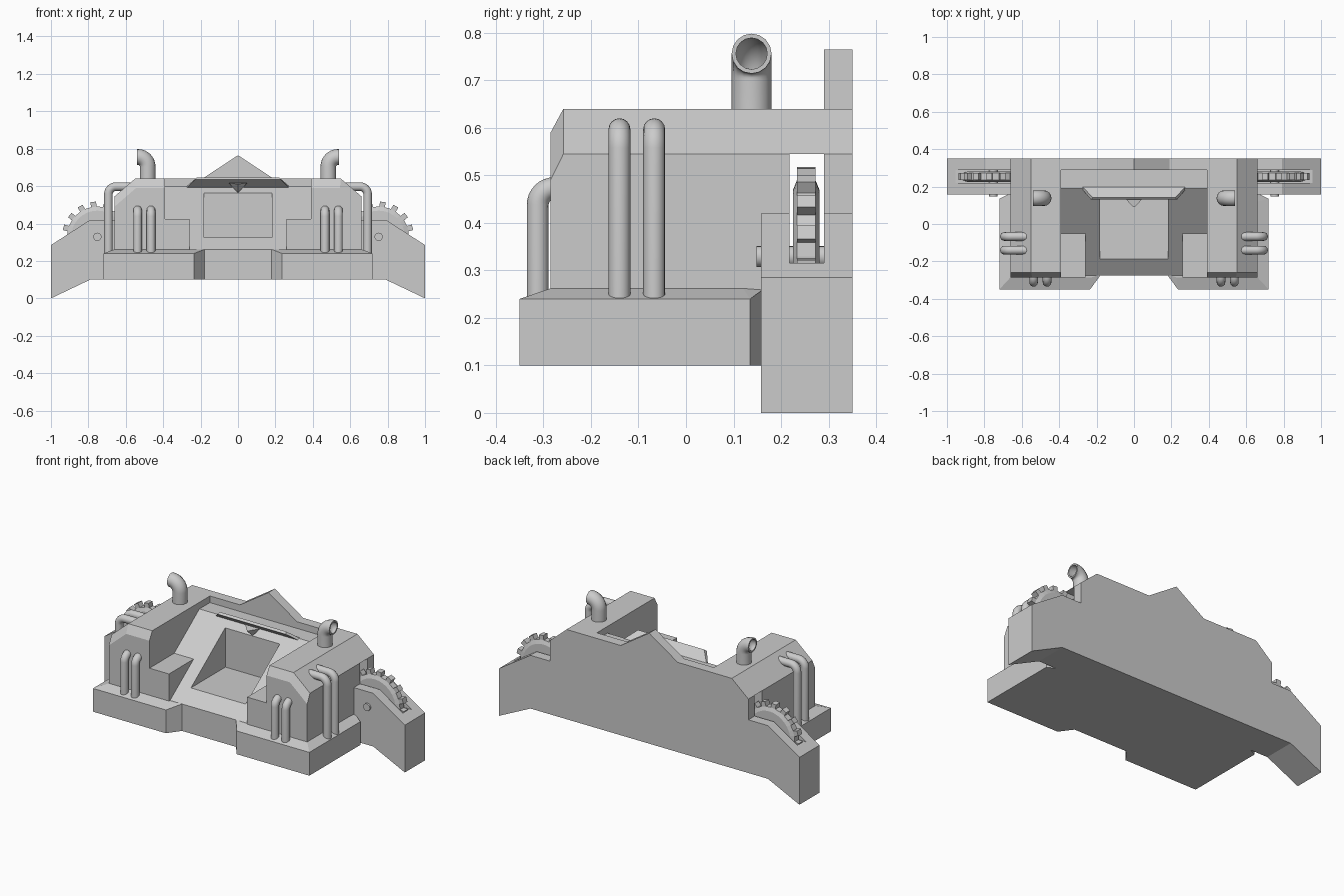
import bpy, bmesh
from math import sin, cos, pi
from mathutils import Matrix, Vector

if "Cube" in bpy.data.objects:
    bpy.data.objects.remove(bpy.data.objects["Cube"])


def make(name, bm):
    bmesh.ops.recalc_face_normals(bm, faces=bm.faces)
    me = bpy.data.meshes.new(name)
    bm.to_mesh(me)
    bm.free()
    ob = bpy.data.objects.new(name, me)
    bpy.context.collection.objects.link(ob)
    return ob


def loft(name, *rings):
    """Closed solid through rings of matching 3D points."""
    bm = bmesh.new()
    vs = [[bm.verts.new(p) for p in r] for r in rings]
    bm.faces.new(vs[0])
    bm.faces.new(vs[-1])
    n = len(vs[0])
    for a, b in zip(vs, vs[1:]):
        for i in range(n):
            j = (i + 1) % n
            bm.faces.new((a[i], a[j], b[j], b[i]))
    return make(name, bm)


def prism_y(name, xz, y0, y1):
    return loft(name, [(x, y0, z) for x, z in xz], [(x, y1, z) for x, z in xz])


def prism_x(name, yz, x0, x1):
    return loft(name, [(x0, y, z) for y, z in yz], [(x1, y, z) for y, z in yz])


def box(name, x0, x1, y0, y1, z0, z1):
    return prism_y(name, [(x0, z0), (x1, z0), (x1, z1), (x0, z1)], y0, y1)


def both(half):
    """Mirror a right-hand outline across x = 0."""
    return half + [(-p[0],) + tuple(p[1:]) for p in reversed(half) if p[0]]


def cut(ob, cutter):
    m = ob.modifiers.new("cut", 'BOOLEAN')
    m.operation, m.object, m.solver = 'DIFFERENCE', cutter, 'EXACT'
    bpy.context.view_layer.objects.active = ob
    bpy.ops.object.modifier_apply(modifier=m.name)
    bpy.data.objects.remove(cutter)


def pipe(name, start, corner, end, bend, r, wall=0):
    """Round tube with one filleted bend at the corner point."""
    s, c, e = Vector(start), Vector(corner), Vector(end)
    u, v = (s - c).normalized(), (e - c).normalized()
    pts = [s]
    for i in range(9):
        a = i / 8 * pi / 2
        pts.append(c + bend * ((1 - sin(a)) * u + (1 - cos(a)) * v))
    pts.append(e)
    cu = bpy.data.curves.new(name, 'CURVE')
    cu.dimensions = '3D'
    cu.bevel_depth, cu.bevel_resolution = r, 6
    cu.use_fill_caps = not wall
    sp = cu.splines.new('POLY')
    sp.points.add(len(pts) - 1)
    for p, q in zip(sp.points, pts):
        p.co = (*q, 1)
    ob = bpy.data.objects.new(name, cu)
    bpy.context.collection.objects.link(ob)
    bpy.ops.object.select_all(action='DESELECT')
    ob.select_set(True)
    bpy.context.view_layer.objects.active = ob
    bpy.ops.object.convert(target='MESH')
    ob = bpy.context.view_layer.objects.active
    if wall:
        m = ob.modifiers.new("wall", 'SOLIDIFY')
        m.thickness, m.offset = wall, 0
        bpy.ops.object.modifier_apply(modifier=m.name)
    bpy.ops.object.shade_smooth_by_angle()


# Front platform with a central notch and sloped rim
outer = [(.18, -.275), (.235, -.35), (.72, -.35), (.72, .135), (.66, .165)]
inner = [(.18, -.27), (.225, -.285), (.66, -.285), (.66, .12), (.65, .165)]
rim = [.262, .24, .24, .24, .262]
loft("platform",
     both([(x, y, .1) for x, y in outer]),
     both([(x, y, z) for (x, y), z in zip(outer, rim)]),
     both([(x, y, .262) for x, y in inner]))

# Rear wing block with the gear slot, and the upper back wall
wings = prism_y("wing_block", both([(.79, .1), (1, 0), (1, .285), (.79, .42)]), .158, .35)
cut(wings, box("slot_cutter", -1.2, 1.2, .218, .29, .315, .8))
prism_y("back_wall", both([(.66, .42), (.66, .545), (.55, .64), (.19, .64), (0, .765)]), .29, .35)

# Sloped centre with the box-shaped screen recess
centre = prism_x("sloped_centre",
                 [(-.275, .2), (-.275, .262), (-.05, .425), (.19, .6), (.29, .6),
                  (.29, .545), (.218, .545), (.218, .2)], -.39, .39)
cut(centre, box("screen_cutter", -.182, .182, -.3, .14, .325, .562))

# Tilted visor and the pointed stud under it
loft("visor",
     [(-.28, .19, .585), (.28, .19, .585), (.23, .13, .635), (-.23, .13, .635)],
     [(-.28, .203, .595), (.28, .203, .595), (.22, .142, .646), (-.22, .142, .646)])
loft("visor_stud",
     [(-.05, .14, .617), (.05, .14, .617), (0, .14, .563)],
     [(-.004, .09, .611), (.004, .09, .611), (0, .09, .604)])

for s in (1, -1):
    # Towers with chamfered front, roof bridge and low shelf
    face = [(.39, .2), (.66, .2), (.66, .49), (.545, .59), (.39, .59)]
    full = [(.39, .2), (.66, .2), (.66, .545), (.55, .64), (.39, .64)]
    low = [(.39, .2), (.66, .2), (.66, .49), (.545, .59), (.39, .59)]
    loft("tower",
         [(s * x, -.285, z) for x, z in face],
         [(s * x, -.285 if z < .3 else -.258, z) for x, z in full],
         [(s * x, .218, z) for x, z in full])
    prism_y("roof_bridge", [(s * x, max(z, .545)) for x, z in
                            [(.39, .5), (.66, .545), (.55, .64), (.39, .64)]], .218, .29)
    prism_x("shelf", [(-.285, .2), (-.285, .425), (-.05, .425), (-.05, .3)], s * .26, s * .39)

    # Open exhaust stacks turned outwards
    pipe("exhaust", (s * .483, .138, .62), (s * .483, .138, .756), (s * .54, .138, .756),
         .052, .0375, .009)
    # Side pipes and front pipes
    for y in (-.14, -.067):
        pipe("side_pipe", (s * .693, y, .24), (s * .693, y, .597), (s * .57, y, .597), .04, .023)
    for x in (.465, .537):
        pipe("front_pipe", (s * x, -.312, .235), (s * x, -.312, .473), (s * x, -.26, .473),
             .035, .023)

    # Gear with bevelled rim and sixteen teeth
    gx, gy, gz = s * .752, .253, .329
    bm = bmesh.new()
    rings = []
    for r, y in ((.14, -.028), (.162, -.019), (.162, .019), (.14, .028)):
        rings.append([bm.verts.new((gx + r * cos(i * pi / 16), gy + y, gz + r * sin(i * pi / 16)))
                      for i in range(32)])
    bm.faces.new(rings[0])
    bm.faces.new(rings[-1])
    for a, b in zip(rings, rings[1:]):
        for i in range(32):
            j = (i + 1) % 32
            bm.faces.new((a[i], a[j], b[j], b[i]))
    for i in range(16):
        m = (Matrix.Translation((gx, gy, gz)) @ Matrix.Rotation((i + .3 * s) * pi / 8, 4, 'Y')
             @ Matrix.Translation((.169, 0, 0)) @ Matrix.Diagonal((.038, .038, .03, 1)))
        bmesh.ops.create_cube(bm, size=1, matrix=m)
    make("gear", bm)

    # Axle pin
    bpy.ops.mesh.primitive_cylinder_add(vertices=20, radius=.022, depth=.152,
                                        location=(gx, .224, gz), rotation=(pi / 2, 0, 0))
    bpy.context.object.name = "axle_pin"
    bpy.ops.object.shade_smooth_by_angle()
